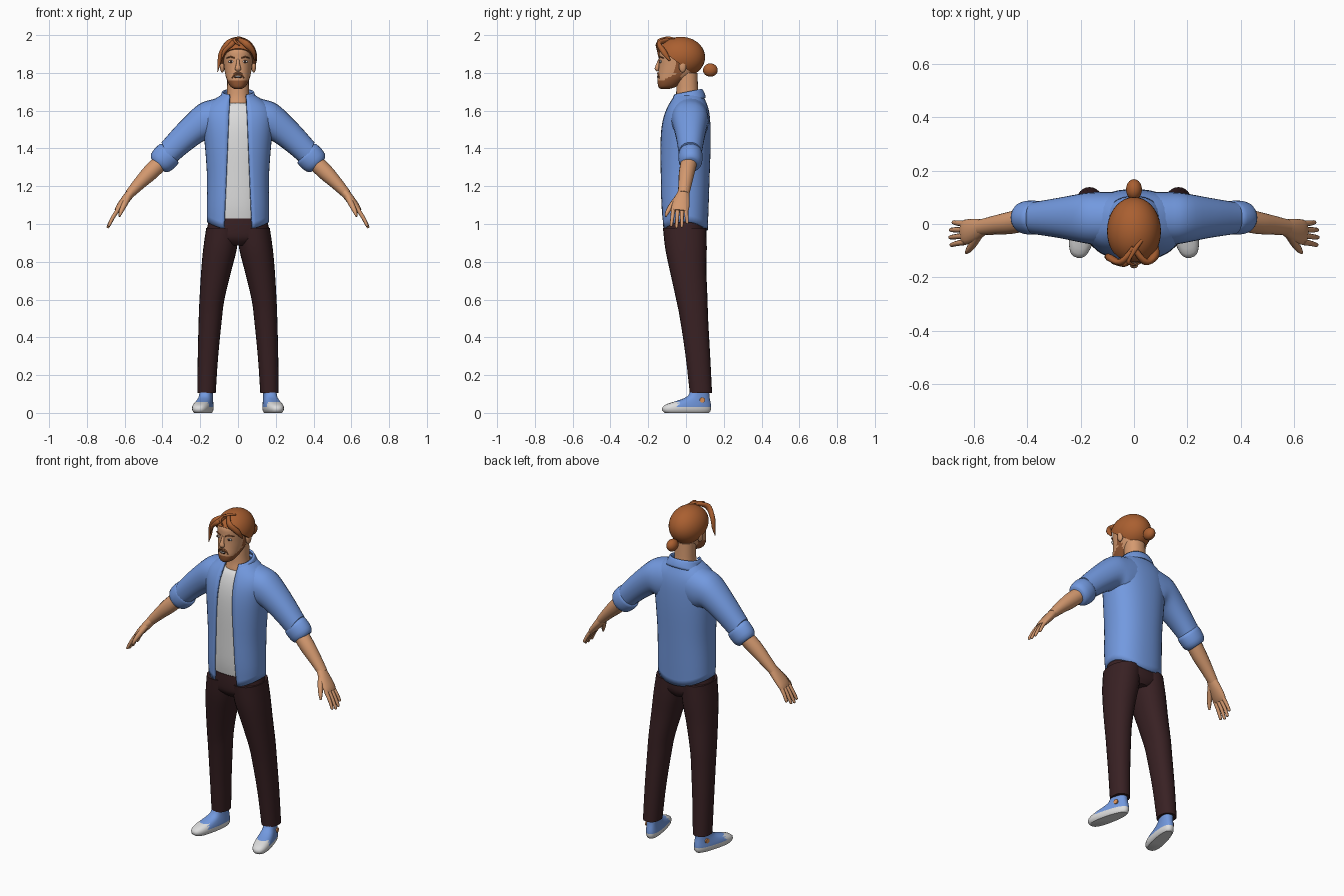
import bpy, bmesh, math
from mathutils import Vector, Matrix

if "Cube" in bpy.data.objects:
    bpy.data.objects.remove(bpy.data.objects["Cube"])

def material(name, rgb):
    m = bpy.data.materials.new(name)
    m.diffuse_color = (*rgb, 1)
    m.use_nodes = True
    m.node_tree.nodes["Principled BSDF"].inputs["Base Color"].default_value = m.diffuse_color
    return m

BLUE = material("shirt blue", (0.17, 0.32, 0.74))
WHITE = material("off white", (0.72, 0.72, 0.72))
MAROON = material("dark maroon", (0.040, 0.015, 0.017))
SKIN = material("skin", (0.66, 0.32, 0.16))
HAIR = material("auburn hair", (0.40, 0.115, 0.03))
BEARD = material("brown beard", (0.30, 0.10, 0.035))
DARK = material("dark brown", (0.04, 0.018, 0.012))
ORANGE = material("orange patch", (0.75, 0.30, 0.10))

def finish(name, bm, mats, mirror=False, angle=40, recalc=True):
    if recalc:
        bmesh.ops.recalc_face_normals(bm, faces=bm.faces)
    me = bpy.data.meshes.new(name)
    bm.to_mesh(me)
    bm.free()
    for m in mats:
        me.materials.append(m)
    me.shade_smooth()
    me.set_sharp_from_angle(angle=math.radians(angle))
    ob = bpy.data.objects.new(name, me)
    bpy.context.collection.objects.link(ob)
    if mirror:
        mod = ob.modifiers.new("mirror", 'MIRROR')
        mod.use_mirror_merge = False
    return ob

def spow(v, p):
    return math.copysign(abs(v) ** (2 / p), v)

def loft_bm(rings, n=24, steps=3, p=2.2, gap=None):
    """Skin of superellipse rings (centre, u, v), splined between; gap(z) leaves the front open."""
    fine = []
    for i in range(len(rings) - 1):
        a, b, c, d = (rings[max(0, min(len(rings) - 1, i + k))] for k in (-1, 0, 1, 2))
        for s in range(steps):
            t = s / steps
            fine.append([q * (1 - t) ** 2 * (1 + 2 * t) + r * t * t * (3 - 2 * t)
                         + (r - o) * .5 * t * (1 - t) ** 2 - (w - q) * .5 * t * t * (1 - t)
                         for o, q, r, w in zip(a, b, c, d)])
    fine.append(rings[-1])
    bm = bmesh.new()
    rows = []
    for c, u, v in fine:
        if gap:
            t0 = math.asin(min(.95, (gap(c.z) / u.length) ** (p / 2)))
            ts = [t0 + (2 * math.pi - 2 * t0) * k / n for k in range(n + 1)]
        else:
            ts = [2 * math.pi * k / n for k in range(n)]
        rows.append([bm.verts.new(c + u * spow(math.sin(t), p) + v * spow(math.cos(t), p)) for t in ts])
    for r0, r1 in zip(rows, rows[1:]):
        for k in range(n):
            j = k + 1 if gap else (k + 1) % n
            bm.faces.new((r0[k], r0[j], r1[j], r1[k]))
    if not gap:
        bm.faces.new(rows[0][::-1])
        bm.faces.new(rows[-1])
    return bm

def level(z, x1, x2, y1, y2):
    return (Vector(((x1 + x2) / 2, (y1 + y2) / 2, z)), Vector(((x2 - x1) / 2, 0, 0)),
            Vector((0, (y1 - y2) / 2, 0)))

def tube(name, path, mat, mirror=False, n=12, steps=3):
    """Path entries: x, y, z, half thickness, half depth along y."""
    pts = [Vector(q[:3]) for q in path]
    rings = []
    for i, q in enumerate(path):
        t = (pts[min(i + 1, len(pts) - 1)] - pts[max(i - 1, 0)]).normalized()
        v = (Vector((0, 1, 0)) - t * t.y).normalized()
        rings.append((pts[i], v.cross(t) * q[3], v * q[4]))
    return finish(name, loft_bm(rings, n, steps, 2), [mat], mirror, 60)

def ball(name, loc, rad, mat, mirror=False):
    bm = bmesh.new()
    bmesh.ops.create_uvsphere(bm, u_segments=20, v_segments=12, radius=1,
                              matrix=Matrix.Translation(loc) @ Matrix.Diagonal((*rad, 1)))
    return finish(name, bm, [mat], mirror, 60)

def solidify(ob, t):
    m = ob.modifiers.new("thickness", 'SOLIDIFY')
    m.thickness, m.offset = t, -1

# Trousers: two legs and a hip block
legs = [(.105, .118, .215, .020, .138), (.30, .105, .213, -.002, .128), (.50, .085, .208, -.032, .117),
        (.60, .072, .204, -.052, .114), (.75, .036, .195, -.085, .108), (.87, .006, .184, -.110, .110),
        (.98, -.005, .168, -.122, .108)]
finish("trouser_leg", loft_bm([level(*r) for r in legs]), [MAROON], True)
hips = [(.885, .06, -.08, .085), (.92, .165, -.112, .104), (.97, .166, -.120, .106), (1.03, .150, -.120, .10)]
finish("trouser_hips", loft_bm([level(z, -w, w, a, b) for z, w, a, b in hips]), [MAROON])

# Open shirt body over a white undershirt
torso = [(.965, .165, -.128, .115), (1.10, .165, -.138, .12), (1.25, .164, -.14, .125), (1.40, .174, -.14, .13),
         (1.50, .184, -.134, .13), (1.57, .188, -.12, .126), (1.62, .172, -.10, .116), (1.66, .125, -.078, .10),
         (1.685, .085, -.062, .088)]
bm = loft_bm([level(z, -w, w, a, b) for z, w, a, b in torso], 40, 3, 2.3, lambda z: .076 - (z - .97) * .045)
for v in bm.verts:                                   # hem rises at the sides
    if v.co.z < 1.0:
        v.co.z += .045 * (v.co.x / .165) ** 2
solidify(finish("open_shirt", bm, [BLUE], recalc=False), .012)
under = [(1.015 if z < 1 else z, w - .014, a + .014, b - .014) for z, w, a, b in torso[:7]]
under.append((1.64, .075, -.070, .07))
finish("undershirt", loft_bm([level(z, -w, w, a, b) for z, w, a, b in under], 32, 3, 2.3), [WHITE])

# Folded collar, lower at the front
def tilt(z, w, a, b, dip):
    c, u, v = level(z, -w, w, a, b)
    return c, u, v + Vector((0, 0, -dip))
collar = [tilt(1.635, .115, -.112, .105, .035), tilt(1.665, .098, -.092, .098, .03), tilt(1.70, .084, -.074, .085, .016)]
solidify(finish("collar", loft_bm(collar, 32, 2, 2.2, lambda z: .047), [BLUE], recalc=False), .01)

# Sleeves and rolled cuffs: top x, z / bottom x, z / centre y / half depth
def arm_ring(tx, tz, bx, bz, y, ry):
    return (Vector(((tx + bx) / 2, y, (tz + bz) / 2)), Vector(((tx - bx) / 2, 0, (tz - bz) / 2)), Vector((0, -ry, 0)))
sleeve = [(.07, 1.675, .07, 1.43, .02, .10), (.135, 1.660, .12, 1.43, .02, .10), (.21, 1.632, .168, 1.445, .022, .093),
          (.31, 1.538, .255, 1.388, .023, .075), (.405, 1.432, .345, 1.312, .022, .060)]
finish("sleeve", loft_bm([arm_ring(*r) for r in sleeve], 24, 4), [BLUE], True, 60)
cuff = [(.358, 1.378, .055), (.363, 1.374, .070), (.388, 1.349, .073), (.412, 1.324, .067), (.424, 1.312, .052)]
tube("rolled_cuff", [(x, .024, z, r, r * .88) for x, z, r in cuff], BLUE, True, 24, 2)

# Forearms, hands, fingers and thumbs
tube("forearm", [(.39, .02, 1.345, .043, .044), (.46, .005, 1.277, .043, .042), (.52, -.004, 1.217, .034, .036),
                 (.575, -.013, 1.158, .025, .030)], SKIN, True, 16)
tube("palm", [(.562, -.012, 1.172, .024, .029), (.595, -.022, 1.130, .023, .042), (.628, -.03, 1.088, .019, .047),
              (.642, -.032, 1.068, .013, .043)], SKIN, True, 16)
for i, (y0, y1, l) in enumerate([(-.067, -.078, .92), (-.044, -.050, 1.0), (-.021, -.022, .96), (0, .006, .78)]):
    x, z = .632, 1.082
    tube("finger_%d" % (i + 1), [(x, y0, z, .011, .012), (x + .033 * l, (y0 + y1) / 2, z - .052 * l, .010, .010),
                                 (x + .055 * l, y1, z - .096 * l, .008, .008),
                                 (x + .058 * l, y1, z - .104 * l, .003, .003)], SKIN, True, 8)
tube("thumb", [(.583, -.040, 1.142, .018, .018), (.603, -.075, 1.100, .015, .015), (.620, -.098, 1.064, .011, .011),
               (.628, -.108, 1.040, .005, .005)], SKIN, True, 8)

# Shoes: white sole and toe cap, blue upper, turned outward
shoe = [(0, .036, -.115, .125), (.012, .044, -.128, .134), (.032, .046, -.126, .136), (.050, .043, -.095, .134),
        (.068, .039, -.035, .130), (.09, .036, .012, .126), (.125, .036, .028, .124)]
bm = loft_bm([level(z, -w, w, a, b) for z, w, a, b in shoe], 28, 2, 2.5)
turn = Matrix.Translation((.184, 0, 0)) @ Matrix.Rotation(math.radians(13), 4, 'Z')
for v in bm.verts:                                   # narrower heel, wider toe
    v.co.x *= 1.0 - .9 * v.co.y
for f in bm.faces:
    c = f.calc_center_median()
    f.material_index = 1 if c.z < .030 or c.y < -.05 else 0
bmesh.ops.transform(bm, matrix=turn, verts=bm.verts)
finish("shoe", bm, [BLUE, WHITE], True)
bm = bmesh.new()
bmesh.ops.create_cone(bm, cap_ends=True, segments=14, radius1=.014, radius2=.014, depth=.008,
                      matrix=turn @ Matrix.Translation((.037, .08, .068)) @ Matrix.Rotation(math.pi / 2, 4, 'Y'))
finish("shoe_patch", bm, [ORANGE], True)

# Neck and head with beard along the jaw
neck = [(1.60, .080, -.066, .075), (1.645, .070, -.060, .075), (1.69, .059, -.052, .066), (1.80, .057, -.05, .06)]
finish("neck", loft_bm([level(z, -w, w, a, b) for z, w, a, b in neck]), [SKIN])
head = [(1.716, .020, -.136, -.085), (1.728, .040, -.147, -.05), (1.76, .058, -.151, -.005), (1.80, .069, -.147, .05),
        (1.84, .075, -.144, .075), (1.88, .079, -.143, .085), (1.92, .079, -.139, .085), (1.955, .060, -.11, .06),
        (1.97, .03, -.07, .02)]
bm = loft_bm([level(z, -w, w, a, b) for z, w, a, b in head], 40, 4)
for f in bm.faces:
    c = f.calc_center_median()
    sideburn = -.06 < c.y < -.025 and c.z < 1.87
    f.material_index = 1 if sideburn or (c.y < -.025 and c.z < 1.757 + max(0, c.y + .12) * .6) else 0
finish("head", bm, [SKIN, BEARD], angle=60)
ball("ear", (.083, -.018, 1.838), (.013, .020, .036), SKIN, True)

# Face details
tube("nose", [(0, -.139, 1.872, .007, .006), (0, -.149, 1.845, .010, .009), (0, -.154, 1.822, .016, .012),
              (0, -.148, 1.810, .010, .007)], SKIN)
ball("eye", (.037, -.134, 1.860), (.015, .006, .007), WHITE, True)
ball("iris", (.037, -.1385, 1.860), (.006, .003, .0065), DARK, True)
tube("eyebrow", [(.016, -.144, 1.878, .003, .003), (.038, -.139, 1.885, .004, .004),
                 (.060, -.118, 1.878, .002, .003)], BEARD, True, 8)
tube("moustache", [(0, -.150, 1.797, .005, .005), (.018, -.147, 1.794, .005, .005),
                   (.031, -.140, 1.772, .003, .004)], BEARD, True, 8)
ball("mouth", (0, -.1475, 1.779), (.021, .005, .008), DARK)
ball("teeth", (0, -.150, 1.780), (.015, .004, .004), WHITE)

# Swept-back hair cap cut along a sloping hairline, with a bun and loose locks
bm = bmesh.new()
bmesh.ops.create_uvsphere(bm, u_segments=36, v_segments=20, radius=1,
                          matrix=Matrix.Translation((0, -.027, 1.883)) @ Matrix.Diagonal((.101, .128, .108, 1)))
cut = bmesh.ops.bisect_plane(bm, geom=bm.verts[:] + bm.edges[:] + bm.faces[:], plane_co=(0, -.15, 1.935),
                             plane_no=(0, .165, .22), clear_inner=True)
bmesh.ops.holes_fill(bm, edges=[e for e in bm.edges if e.is_boundary])
finish("hair_cap", bm, [HAIR])
ball("hair_bun", (0, .129, 1.815), (.030, .039, .035), HAIR)
locks = [[(.0, -.09, 1.982, .008, .012), (-.045, -.142, 1.958, .020, .012), (-.088, -.128, 1.905, .014, .014),
          (-.100, -.122, 1.850, .009, .012), (-.108, -.125, 1.805, .002, .003)],
         [(-.01, -.10, 1.980, .008, .012), (-.03, -.148, 1.955, .014, .011), (-.072, -.143, 1.915, .010, .010),
          (-.088, -.138, 1.865, .002, .003)],
         [(.0, -.09, 1.980, .008, .012), (.042, -.142, 1.955, .018, .012), (.080, -.118, 1.912, .014, .016),
          (.090, -.085, 1.865, .003, .005)],
         [(.03, -.06, 1.981, .004, .006), (.0, -.10, 1.986, .007, .009), (-.02, -.142, 1.972, .008, .009),
          (.008, -.155, 1.945, .003, .003)]]
for i, path in enumerate(locks):
    tube("hair_lock_%d" % (i + 1), path, HAIR, False, 10, 4)
